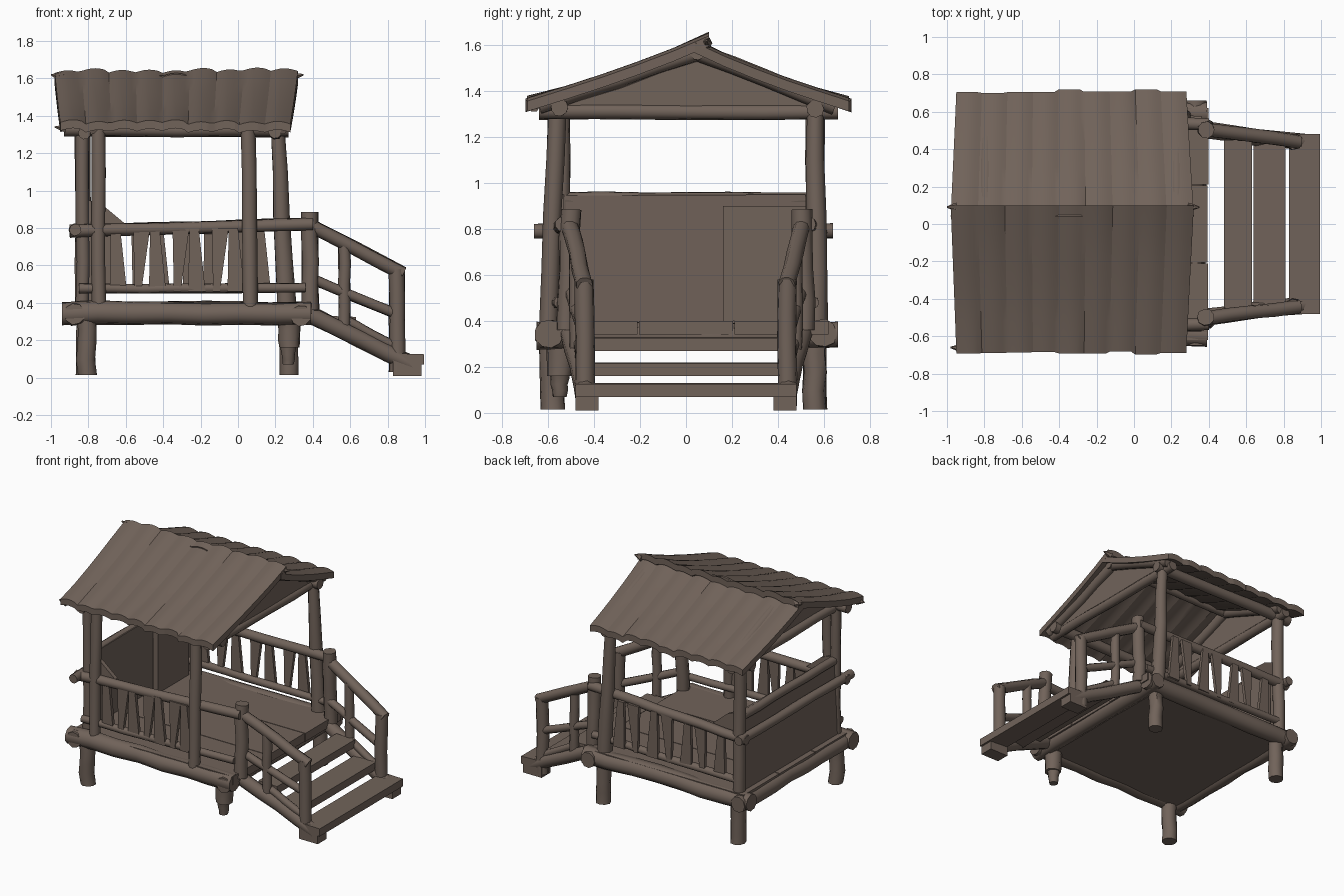
import bpy, bmesh, math, random
from mathutils import Vector

random.seed(4)
if "Cube" in bpy.data.objects:
    bpy.data.objects.remove(bpy.data.objects["Cube"])

wood = bpy.data.materials.new("weathered_wood")
wood.use_nodes = True
COLOR = (0.165, 0.125, 0.102, 1)
wood.diffuse_color = COLOR
bsdf = wood.node_tree.nodes["Principled BSDF"]
bsdf.inputs["Base Color"].default_value = COLOR
bsdf.inputs["Roughness"].default_value = 0.9


def finish(name, bm, angle=40):
    bmesh.ops.recalc_face_normals(bm, faces=bm.faces)
    mesh = bpy.data.meshes.new(name)
    bm.to_mesh(mesh)
    bm.free()
    mesh.materials.append(wood)
    ob = bpy.data.objects.new(name, mesh)
    bpy.context.collection.objects.link(ob)
    bpy.ops.object.select_all(action='DESELECT')
    ob.select_set(True)
    bpy.context.view_layer.objects.active = ob
    bpy.ops.object.shade_smooth_by_angle(angle=math.radians(angle))
    return ob


def log(name, a, b, r, r2=None, sides=9, rings=4, wobble=0.1):
    """Hand-hewn round timber running from a to b."""
    a, b = Vector(a), Vector(b)
    r2 = r if r2 is None else r2
    turn = (b - a).to_track_quat('Z', 'Y')
    bm = bmesh.new()
    loops = []
    for i in range(rings + 1):
        t = i / rings
        rad = r + (r2 - r) * t
        shift = Vector((random.uniform(-1, 1), random.uniform(-1, 1), 0)) * rad * wobble
        loop = []
        for k in range(sides):
            ang = math.tau * k / sides
            p = Vector((math.cos(ang), math.sin(ang), 0)) * rad * random.uniform(0.96, 1.06)
            loop.append(bm.verts.new(a.lerp(b, t) + turn @ (p + shift)))
        loops.append(loop)
    for lo, hi in zip(loops, loops[1:]):
        for k in range(sides):
            n = (k + 1) % sides
            bm.faces.new((lo[k], lo[n], hi[n], hi[k]))
    bm.faces.new(loops[0][::-1])
    bm.faces.new(loops[-1])
    return finish(name, bm, 50)


def prism(name, outline, offset):
    """Extrude a flat outline by an offset vector."""
    bm = bmesh.new()
    face = bm.faces.new([bm.verts.new(p) for p in outline])
    ext = bmesh.ops.extrude_face_region(bm, geom=[face])
    moved = [v for v in ext["geom"] if isinstance(v, bmesh.types.BMVert)]
    bmesh.ops.translate(bm, verts=moved, vec=offset)
    return finish(name, bm)


def board(name, x0, x1, y0, y1, z0, z1):
    return prism(name, [(x0, y0, z0), (x1, y0, z0), (x1, y1, z0), (x0, y1, z0)], (0, 0, z1 - z0))


# Deck: underside slab, three floor planks and a log frame
board("deck_underside", -0.9, 0.36, -0.6, 0.6, 0.3, 0.34)
for i in range(3):
    y = -0.62 + i * 0.415
    board(f"floor_plank_{i}", -0.9, 0.4 + random.uniform(-0.01, 0.01), y, y + 0.41, 0.34, 0.4)
for side, y in (("front", -0.59), ("back", 0.59)):
    log(f"{side}_deck_log", (-0.94, y, 0.345), (0.39, y, 0.345), 0.062, rings=7)
for side, x in (("left_end", -0.88), ("stair_end", 0.33)):
    log(f"{side}_deck_log", (x, -0.65, 0.335), (x, 0.66, 0.335), 0.056, rings=7)

# Stilts
log("stilt_front_outer", (-0.81, -0.58, 0.015), (-0.81, -0.58, 0.34), 0.052)
log("stilt_back_outer", (-0.81, 0.56, 0.015), (-0.81, 0.56, 0.34), 0.052)
log("stilt_back_stair", (0.27, 0.56, 0.015), (0.27, 0.56, 0.34), 0.05)
log("stilt_front_stair", (0.27, -0.55, 0.16), (0.27, -0.55, 0.34), 0.055, 0.065)
log("stilt_front_stair_tip", (0.27, -0.55, 0.07), (0.27, -0.55, 0.18), 0.03, 0.045)

# Roof posts
log("post_front_outer", (-0.745, -0.59, 0.38), (-0.745, -0.56, 1.34), 0.038)
log("post_front_inner", (0.065, -0.6, 0.38), (0.055, -0.56, 1.34), 0.04)
log("post_back_outer", (-0.83, 0.57, 0.38), (-0.83, 0.56, 1.34), 0.042)
log("post_back_inner", (0.26, 0.57, 0.38), (0.21, 0.56, 1.34), 0.052, 0.036)
log("post_front_corner", (-0.83, -0.54, 0.38), (-0.83, -0.54, 1.34), 0.036)

# Roof frame: eave beams, tie beams, rafters and gable panels
for side, y in (("front", -0.55), ("back", 0.56)):
    log(f"{side}_eave_beam", (-0.93, y, 1.325), (0.27, y, 1.325), 0.038)
for side, x in (("outer", -0.82), ("stair", 0.2)):
    log(f"{side}_tie_beam", (x, -0.64, 1.31), (x, 0.66, 1.31), 0.034)
    log(f"{side}_front_rafter", (x + 0.03, -0.64, 1.335), (x + 0.03, 0.05, 1.57), 0.038)
    log(f"{side}_back_rafter", (x + 0.03, 0.65, 1.335), (x + 0.03, 0.05, 1.57), 0.038)
    prism(f"{side}_gable_panel", [(x, -0.58, 1.33), (x, 0.6, 1.33), (x, 0.05, 1.57)], (0.02, 0, 0))
log("ridge_beam", (-0.93, 0.05, 1.565), (0.27, 0.05, 1.565), 0.03)


def roof_slope(name, eave, ridge, planks=9, rows=5):
    """Slope of crowned planks with ragged ends."""
    step = 6
    cols = planks * step
    ragged = [random.uniform(-0.015, 0.02) for _ in range(planks)]
    bm = bmesh.new()
    grid = []
    for j in range(rows + 1):
        t = j / rows
        left, right = -0.95 - 0.03 * t, 0.28 + 0.04 * t
        row = []
        for i in range(cols + 1):
            p = min(i // step, planks - 1)
            u = (i - p * step) / step
            y = eave[0] + (ridge[0] - eave[0]) * t
            z = eave[1] + (ridge[1] - eave[1]) * t
            z += 0.014 * math.sin(math.pi * u) - 0.012 * math.sin(math.pi * t)
            if j == 0:
                y += math.copysign(ragged[p], eave[0])
                z -= ragged[p] * 0.4
            if j == rows:
                z += ragged[p] * 0.5
            row.append(bm.verts.new((left + (right - left) * i / cols, y, z)))
        grid.append(row)
    for a, b in zip(grid, grid[1:]):
        for i in range(cols):
            bm.faces.new((a[i], a[i + 1], b[i + 1], b[i]))
    # Orient every slope upwards before giving it thickness
    bmesh.ops.recalc_face_normals(bm, faces=bm.faces)
    bm.normal_update()
    if sum(f.normal.z for f in bm.faces) < 0:
        bmesh.ops.reverse_faces(bm, faces=bm.faces)
    low = bmesh.ops.extrude_face_region(bm, geom=list(bm.faces), use_keep_orig=True)
    for v in low["geom"]:
        if isinstance(v, bmesh.types.BMVert):
            v.co.z -= 0.045
    return finish(name, bm, 30)


roof_slope("front_roof_slope", (-0.68, 1.36), (0.1, 1.635))
roof_slope("back_roof_slope", (0.7, 1.36), (0.04, 1.605))
# Pointed tips of the ridge and eave corners
for x, y, z, out in ((-0.95, 0.09, 1.61, -0.05), (0.29, 0.09, 1.61, 0.06), (-0.92, -0.66, 1.33, -0.06)):
    log("roof_splinter", (x, y, z), (x + out, y, z + 0.01), 0.025, 0.004, 6, 2)

# Closed end wall with a rail outside and a panel inside
prism("end_wall", [(-0.86, -0.54, 0.39), (-0.86, 0.54, 0.39), (-0.84, 0.54, 0.95), (-0.84, -0.54, 0.945)], (0.04, 0, 0))
log("end_wall_rail", (-0.87, -0.66, 0.79), (-0.87, 0.64, 0.79), 0.032, rings=6)
log("end_wall_top_rail", (-0.83, -0.55, 0.93), (-0.83, 0.55, 0.93), 0.03, rings=6)
board("inner_wall_panel", -0.8, -0.76, 0.16, 0.52, 0.4, 0.9)
for y, s in ((-0.56, 1), (0.55, -1)):
    prism("corner_brace", [(-0.8, y, 0.8), (-0.6, y, 0.82), (-0.72, y, 0.92), (-0.8, y, 0.95)], (0, 0.03 * s, 0))

# Side railings: top and bottom rails with tapered slats
for side, s in (("front", -1), ("back", 1)):
    y = 0.58 * s
    log(f"{side}_top_rail", (-0.9, y, 0.785), (0.4, y * 0.92, 0.82), 0.034, rings=7)
    log(f"{side}_bottom_rail", (-0.85, y, 0.475), (0.36, y * 0.95, 0.48), 0.026, rings=7)
    for i in range(7):
        x = -0.64 + i * 0.105 if s < 0 else -0.68 + i * 0.135
        top, low, lean = (0.045, 0.018, 0.02) if i % 2 else (0.025, 0.046, -0.015)
        prism(f"{side}_slat_{i}", [(x - low, y - 0.012, 0.46), (x + low, y - 0.012, 0.46),
              (x + lean + top, y - 0.012, 0.8), (x + lean - top, y - 0.012, 0.8)], (0, 0.024, 0))

# Stairs: newels, handrails, stringers and treads
for side, s in (("front", -1), ("back", 1)):
    log(f"{side}_upper_newel", (0.385, 0.52 * s, 0.36), (0.385, 0.5 * s, 0.885), 0.045)
    log(f"{side}_lower_newel", (0.85, 0.44 * s, 0.03), (0.85, 0.44 * s, 0.58), 0.042)
    log(f"{side}_handrail", (0.38, 0.505 * s, 0.82), (0.88, 0.44 * s, 0.555), 0.037)
    log(f"{side}_middle_rail", (0.39, 0.5 * s, 0.53), (0.85, 0.44 * s, 0.34), 0.028)
    log(f"{side}_stair_baluster", (0.57, 0.475 * s, 0.27), (0.57, 0.475 * s, 0.72), 0.032)
    log(f"{side}_stringer", (0.36, 0.5 * s, 0.35), (0.95, 0.43 * s, 0.06), 0.046)
    log(f"{side}_low_rail", (0.55, 0.47 * s, 0.32), (0.85, 0.44 * s, 0.16), 0.026)
    board(f"{side}_stair_foot", 0.83, 0.98, 0.43 * s - 0.05, 0.43 * s + 0.05, 0.01, 0.12)

for i, (x0, x1, z, w) in enumerate(((0.48, 0.63, 0.33, 0.45), (0.64, 0.81, 0.22, 0.45), (0.83, 0.995, 0.13, 0.48))):
    prism(f"tread_{i}", [(x0, -w, z - 0.05), (x1, -w, z - 0.06), (x1, -w, z - 0.005), (x0, -w, z)], (0, 2 * w, 0))
